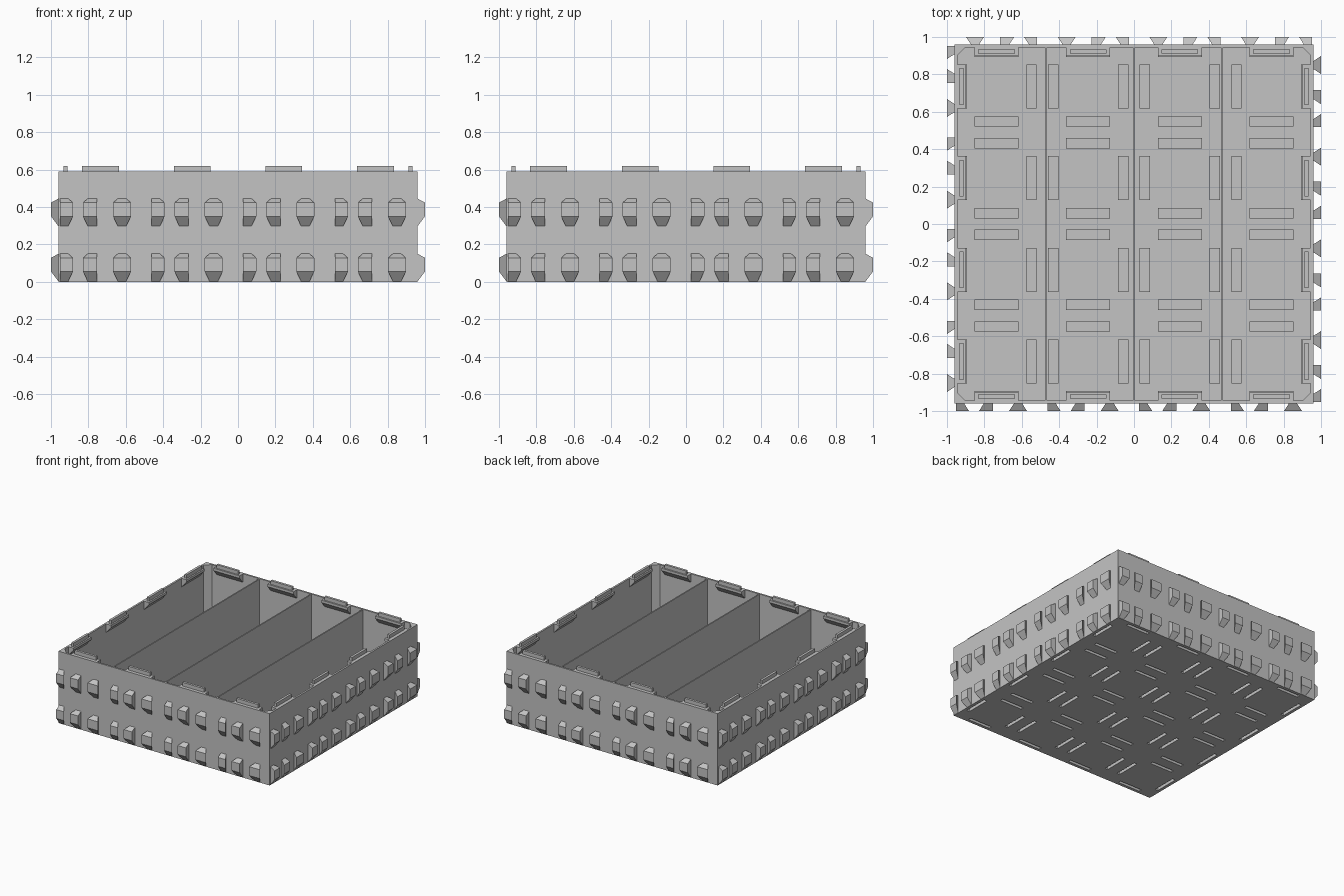
import bpy, bmesh
from math import pi
from mathutils import Matrix, Vector

cube = bpy.data.objects.get("Cube")
if cube:
    bpy.data.objects.remove(cube, do_unlink=True)

grey = bpy.data.materials.new("plain_grey")
grey.use_nodes = True
colour = (0.55, 0.55, 0.55, 1)
grey.diffuse_color = colour
grey.node_tree.nodes["Principled BSDF"].inputs["Base Color"].default_value = colour

CELL = 0.49
CENTRES = [CELL * (i - 1.5) for i in range(4)]
OUT, INNER, RIM, FLOOR = 0.96, 0.945, 0.59, 0.015


def hull(bm, points):
    """Add a convex solid around the points."""
    verts = [bm.verts.new(p) for p in points]
    bmesh.ops.convex_hull(bm, input=verts)


def box(bm, x0, x1, y0, y1, z0, z1):
    hull(bm, [(x, y, z) for x in (x0, x1) for y in (y0, y1) for z in (z0, z1)])


def make(name, bm):
    bmesh.ops.dissolve_limit(bm, angle_limit=0.01, verts=bm.verts[:], edges=bm.edges[:])
    bmesh.ops.recalc_face_normals(bm, faces=bm.faces[:])
    mesh = bpy.data.meshes.new(name)
    bm.to_mesh(mesh)
    bm.free()
    mesh.materials.append(grey)
    ob = bpy.data.objects.new(name, mesh)
    bpy.context.collection.objects.link(ob)
    return ob


def around(bm):
    """Repeat the front side on the other three sides."""
    source = bm.verts[:] + bm.edges[:] + bm.faces[:]
    for k in range(1, 4):
        new = bmesh.ops.duplicate(bm, geom=source)["geom"]
        bmesh.ops.rotate(bm, cent=(0, 0, 0), matrix=Matrix.Rotation(k * pi / 2, 3, 'Z'),
                         verts=[v for v in new if isinstance(v, bmesh.types.BMVert)])


def boolean(target, tool, operation):
    mod = target.modifiers.new("cut", 'BOOLEAN')
    mod.operation, mod.object, mod.solver = operation, tool, 'EXACT'
    bpy.context.view_layer.objects.active = target
    bpy.ops.object.modifier_apply(modifier=mod.name)
    bpy.data.objects.remove(tool, do_unlink=True)


def slot_grid(name, length, width, z0, z1):
    """Bars in pairs either side of every cell border, in both directions."""
    bm = bmesh.new()
    for c in CENTRES:
        for d in CENTRES:
            for s in (-1, 1):
                e = d + s * 0.187
                box(bm, c - length, c + length, e - width, e + width, z0, z1)
                box(bm, e - width, e + width, c - length, c + length, z0, z1)
    return make(name, bm)


# Open tray with chamfered inner corners
bm = bmesh.new()
box(bm, -OUT, OUT, -OUT, OUT, 0, RIM)
tray = make("tray", bm)
bm = bmesh.new()
c = INNER - 0.045
hull(bm, [(sx * x, sy * y, z) for x, y in ((INNER, c), (c, INNER))
          for sx in (-1, 1) for sy in (-1, 1) for z in (FLOOR, RIM + 0.1)])
boolean(tray, make("cavity", bm), 'DIFFERENCE')

# Raised pockets on the floor, slotted from below
boolean(tray, slot_grid("pockets", 0.118, 0.028, 0.007, 0.05), 'UNION')
boolean(tray, slot_grid("slots", 0.102, 0.013, -0.05, 0.038), 'DIFFERENCE')

# Three thin dividers
bm = bmesh.new()
for x in (-0.47, 0, 0.47):
    box(bm, x - 0.005, x + 0.005, -INNER, INNER, FLOOR, RIM - 0.003)
make("dividers", bm)

# Sloped ledges under the rim tabs
bm = bmesh.new()
for x in CENTRES:
    hull(bm, [(x + s * 0.118, y, z) for s in (-1, 1)
              for y, z in ((-INNER, RIM), (-0.9, RIM), (-0.9, RIM - 0.02), (-INNER, RIM - 0.07))])
around(bm)
make("rim_ledges", bm)

# Upright stacking tabs
bm = bmesh.new()
for x in CENTRES:
    box(bm, x - 0.098, x + 0.098, -0.932, -0.912, RIM - 0.01, 0.62)
around(bm)
make("stacking_tabs", bm)

# Dovetail lugs: start, end, left taper, right taper
bm = bmesh.new()
LUGS = [(-0.952, -0.882, 0, 0.026), (-0.829, -0.754, 0.026, 0), (-0.668, -0.572, 0.026, 0.026)]
for base in (0, 0.295):
    for i in range(4):
        for a, b, l, r in LUGS:
            a, b = a + i * CELL, b + i * CELL
            hull(bm, [Vector((x, -1, base + z)) for x in (a, b) for z in (0.055, 0.128)] +
                 [Vector((x, -OUT, base + z)) for x in (a + l, b - r) for z in (0.002, 0.15)])
around(bm)
make("side_lugs", bm)
